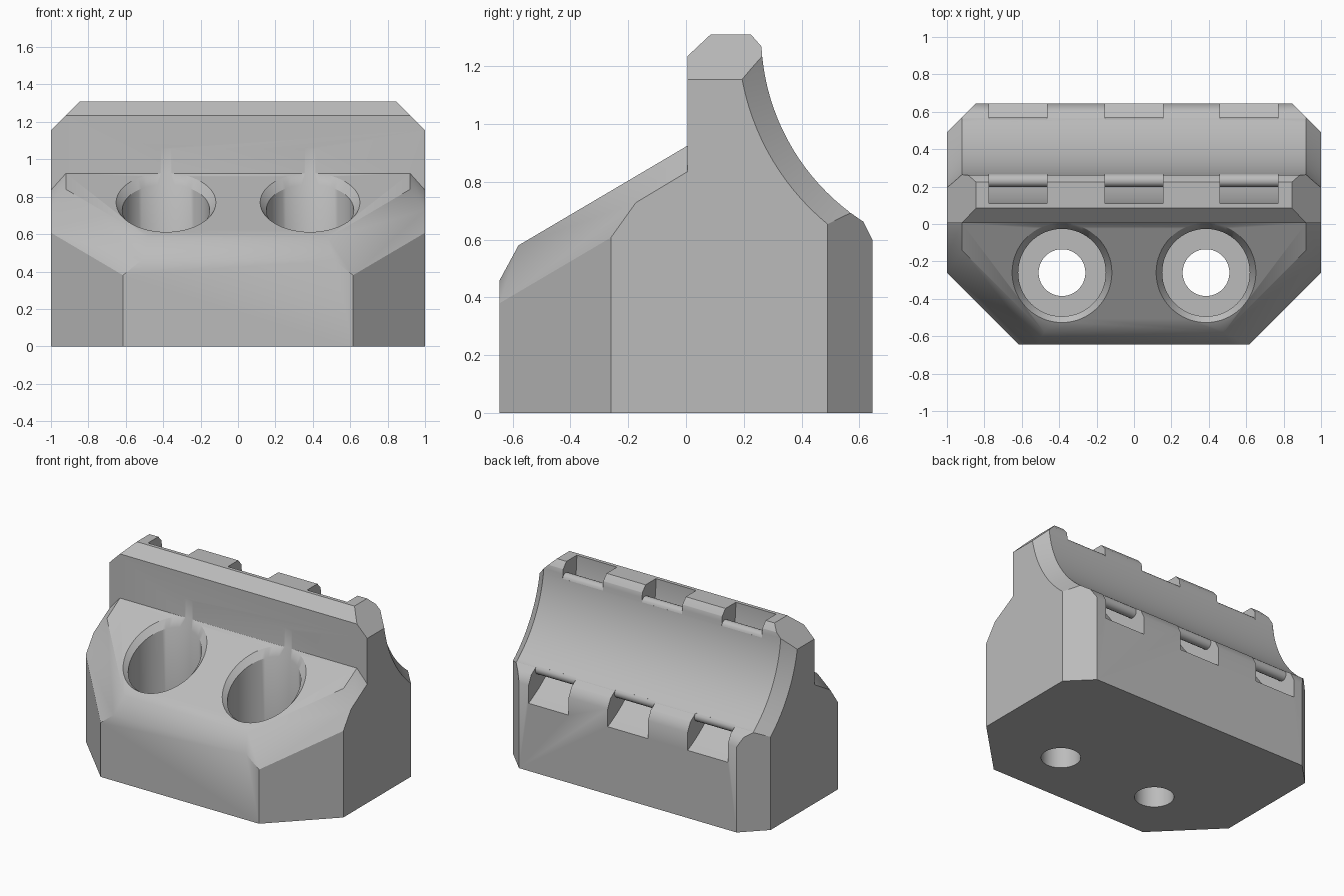
import bpy, bmesh, math
from mathutils import Vector

if "Cube" in bpy.data.objects:
    bpy.data.objects.remove(bpy.data.objects["Cube"])

CY, CZ = 1.03, 1.31          # axis of the concave cradle

grey = bpy.data.materials.new("grey")
grey.diffuse_color = (0.5, 0.5, 0.5, 1)
grey.use_nodes = True
grey.node_tree.nodes["Principled BSDF"].inputs["Base Color"].default_value = grey.diffuse_color


def finish(bm, name):
    bmesh.ops.recalc_face_normals(bm, faces=bm.faces)
    me = bpy.data.meshes.new(name)
    bm.to_mesh(me)
    bm.free()
    ob = bpy.data.objects.new(name, me)
    bpy.context.collection.objects.link(ob)
    me.materials.append(grey)
    return ob


def prism(profile, x0, x1):
    """Extrude a (y, z) profile along x."""
    bm = bmesh.new()
    face = bm.faces.new([bm.verts.new((x0, y, z)) for y, z in profile])
    out = bmesh.ops.extrude_face_region(bm, geom=[face])
    moved = [v for v in out["geom"] if isinstance(v, bmesh.types.BMVert)]
    bmesh.ops.translate(bm, verts=moved, vec=(x1 - x0, 0, 0))
    bmesh.ops.recalc_face_normals(bm, faces=bm.faces)
    return bm


def loft(rings):
    """Closed skin through equal-length rings of points."""
    bm = bmesh.new()
    loops = [[bm.verts.new(p) for p in r] for r in rings]
    n = len(loops[0])
    for a, b in zip(loops, loops[1:]):
        for i in range(n):
            j = (i + 1) % n
            bm.faces.new((a[i], a[j], b[j], b[i]))
    bm.faces.new(loops[0])
    bm.faces.new(loops[-1])
    return bm


def slice_both_sides(bm, point, normal):
    """Remove everything beyond a plane, mirrored on both x sides."""
    for s in (1, -1):
        p = Vector((point[0] * s, point[1], point[2]))
        n = Vector((normal[0] * s, normal[1], normal[2]))
        geom = bm.verts[:] + bm.edges[:] + bm.faces[:]
        bmesh.ops.bisect_plane(bm, geom=geom, plane_co=p, plane_no=n,
                               clear_outer=True, dist=1e-6)
        rim = [e for e in bm.edges if e.is_boundary]
        bmesh.ops.holes_fill(bm, edges=rim, sides=0)


def plane_normal(a, b, c):
    n = (Vector(b) - Vector(a)).cross(Vector(c) - Vector(a))
    return n if n.z > 0 else -n


def combine(ob, other, op):
    mod = ob.modifiers.new(op, "BOOLEAN")
    mod.operation, mod.solver, mod.object = op, "EXACT", other
    bpy.context.view_layer.objects.active = ob
    bpy.ops.object.modifier_apply(modifier=mod.name)
    bpy.data.objects.remove(other)


# Rear wall with chamfered top and back corners
bm = prism([(0.005, 0), (0.005, 1.235), (0.085, 1.31), (0.225, 1.31),
            (0.26, 1.27), (0.565, 0.695), (0.61, 0.67), (0.645, 0.60),
            (0.645, 0)], -1, 1)
slice_both_sides(bm, (1, 0, 1.155), (1, 0, 1))
slice_both_sides(bm, (1, 0.49, 0), (1, 1, 0))
body = finish(bm, "clamp_block")

# Concave cradle with flared ends
rings = []
for x, r in ((-1.02, 0.87), (-0.92, 0.77), (0.92, 0.77), (1.02, 0.87)):
    rings.append([(x, CY + r * math.cos(t * math.tau / 128),
                   CZ + r * math.sin(t * math.tau / 128)) for t in range(128)])
combine(body, finish(loft(rings), "cradle_cutter"), "DIFFERENCE")

# Sloped front block with angled corners and chamfered rim
SL = 0.59
bm = prism([(-0.645, 0), (-0.645, 0.46), (-0.58, 0.58), (0.005, 0.925),
            (0.06, 0.957), (0.06, 0)], -1, 1)
slice_both_sides(bm, (1, -0.26, 0), (1, -1, 0))
rim = [(0.615, -0.645, 0.38), (1, -0.26, 0.607), (0.48, -0.58, 0.58)]
slice_both_sides(bm, rim[0], plane_normal(*rim))
rim = [(1, -0.17, 0.73), (1, 0.005, 0.835), (0.92, 0.005, 0.925)]
slice_both_sides(bm, rim[0], plane_normal(*rim))
combine(body, finish(bm, "front_block"), "UNION")


# Bolt holes: sloped chamfer, counterbore and through hole
def ring(cx, r, z, slope):
    pts = []
    for i in range(64):
        c, s = math.cos(i * math.tau / 64), math.sin(i * math.tau / 64)
        pts.append((cx + r * c, -0.26 + r * s, z + slope * r * s))
    return pts


for cx in (-0.385, 0.385):
    hole = loft([ring(cx, 0.125, -0.1, 0), ring(cx, 0.125, 0.25, 0),
                 ring(cx, 0.234, 0.25, 0), ring(cx, 0.234, 0.729, SL),
                 ring(cx, 0.267, 0.769, SL), ring(cx, 0.27, 0.90, SL)])
    combine(body, finish(hole, "bolt_hole_cutter"), "DIFFERENCE")


# Strap channels behind the cradle, open at the top and back
def polar(r, deg):
    a = math.radians(deg)
    return (CY - r * math.cos(a), CZ - r * math.sin(a))


TOP, END, WALL, HALF = 7.9, 52.0, 0.805, 0.035
bulge = math.degrees(HALF / WALL)
channel = [polar(0.92, -7 + 77 * i / 28) for i in range(29)]
channel += [polar(0.70, 70), polar(0.70, END)]
for i in range(9):           # rounded lower lip
    t = math.pi * i / 8
    channel.append(polar(WALL - HALF * math.cos(t), END + bulge * math.sin(t)))
channel += [polar(0.84, END + (TOP - END) * i / 18) for i in range(1, 18)]
for i in range(9):           # rounded upper lip
    t = math.pi * i / 8
    channel.append(polar(WALL + HALF * math.cos(t), TOP - bulge * math.sin(t)))
channel += [polar(0.70, TOP), polar(0.70, -7)]

for cx in (-0.62, 0, 0.615):
    cutter = finish(prism(channel, cx - 0.156, cx + 0.156), "strap_cutter")
    combine(body, cutter, "DIFFERENCE")

# Clean coplanar seams and smooth the curved areas
bm = bmesh.new()
bm.from_mesh(body.data)
bmesh.ops.remove_doubles(bm, verts=bm.verts, dist=1e-5)
bmesh.ops.dissolve_limit(bm, angle_limit=0.005, verts=bm.verts, edges=bm.edges)
bm.to_mesh(body.data)
bm.free()
bpy.ops.object.select_all(action="DESELECT")
body.select_set(True)
bpy.context.view_layer.objects.active = body
bpy.ops.object.shade_smooth_by_angle(angle=math.radians(32))
